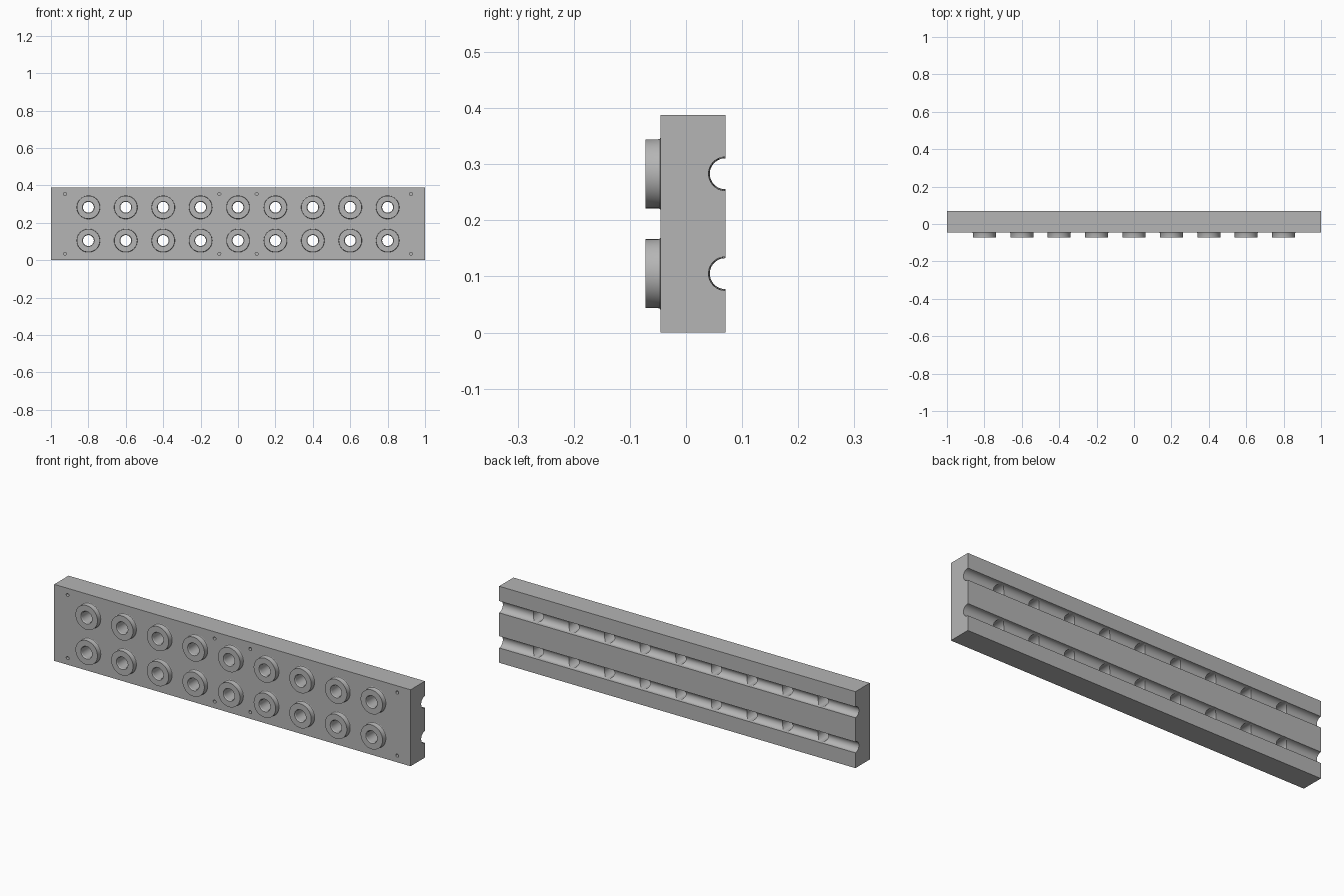
import bpy
import bmesh
import math
from mathutils import Matrix, Vector

cube = bpy.data.objects.get("Cube")
if cube:
    bpy.data.objects.remove(cube, do_unlink=True)

FRONT, BACK, HEIGHT = -0.045, 0.07, 0.388
BOSS_FRONT = -0.072
ROWS = (0.105, 0.283)
COLUMNS = [0.2 * i for i in range(-4, 5)]
CENTRES = [(x, z) for z in ROWS for x in COLUMNS]

grey = bpy.data.materials.new("plain grey")
grey.use_nodes = True
colour = (0.46, 0.46, 0.46, 1)
grey.diffuse_color = colour
grey.node_tree.nodes["Principled BSDF"].inputs["Base Color"].default_value = colour


def lathe(bm, profile, centre, axis, capped, segments=48):
    """Revolve (radius, distance) points about the x or y axis through centre."""
    rings = []
    for radius, along in profile:
        ring = []
        for i in range(segments):
            a = math.tau * i / segments
            u, v = radius * math.cos(a), radius * math.sin(a)
            offset = (along, u, v) if axis == "x" else (u, along, v)
            ring.append(bm.verts.new(Vector(centre) + Vector(offset)))
        rings.append(ring)
    for low, high in zip(rings, rings[1:]):
        for i in range(segments):
            j = (i + 1) % segments
            bm.faces.new((low[i], low[j], high[j], high[i]))
    if capped:
        bm.faces.new(rings[0])
        bm.faces.new(rings[-1])


def finish(name, bm):
    bmesh.ops.recalc_face_normals(bm, faces=bm.faces)
    mesh = bpy.data.meshes.new(name)
    bm.to_mesh(mesh)
    bm.free()
    mesh.materials.append(grey)
    obj = bpy.data.objects.new(name, mesh)
    bpy.context.collection.objects.link(obj)
    return obj


def smooth(obj):
    bpy.ops.object.select_all(action="DESELECT")
    obj.select_set(True)
    bpy.context.view_layer.objects.active = obj
    bpy.ops.object.shade_smooth_by_angle(angle=math.radians(30))


# Main block
bm = bmesh.new()
size = Matrix.Diagonal((2, BACK - FRONT, HEIGHT, 1))
place = Matrix.Translation((0, (FRONT + BACK) / 2, HEIGHT / 2))
bmesh.ops.create_cube(bm, size=1, matrix=place @ size)
block = finish("block", bm)

# Slightly tapered channels along the back
bm = bmesh.new()
for z in ROWS:
    lathe(bm, [(0.0275, -1.05), (0.03, 1.05)], (0, BACK, z), "x", True)
channels = finish("channel_cutter", bm)

# Main holes running from the bosses into the channels
bm = bmesh.new()
for x, z in CENTRES:
    lathe(bm, [(0.029, FRONT - 0.02), (0.029, BACK + 0.02)], (x, 0, z), "y", True)
holes = finish("hole_cutter", bm)

# Small blind fixing holes
bm = bmesh.new()
for x in (-0.925, -0.1, 0.1, 0.925):
    for z in (0.034, HEIGHT - 0.034):
        lathe(bm, [(0.008, FRONT - 0.02), (0.008, 0.01)], (x, 0, z), "y", True, 24)
fixings = finish("fixing_cutter", bm)

# Cut the block and drop the cutters
cutters = (channels, holes, fixings)
for cutter in cutters:
    cutter.hide_render = True
    mod = block.modifiers.new(cutter.name, "BOOLEAN")
    mod.operation = "DIFFERENCE"
    mod.solver = "EXACT"
    mod.object = cutter
graph = bpy.context.evaluated_depsgraph_get()
cut_mesh = bpy.data.meshes.new_from_object(block.evaluated_get(graph))
block.modifiers.clear()
block.data = cut_mesh
for cutter in cutters:
    bpy.data.objects.remove(cutter, do_unlink=True)
smooth(block)

# Raised ring bosses with a soft rim and a small fillet at the foot
profile = [
    (0.029, FRONT), (0.029, BOSS_FRONT + 0.005), (0.032, BOSS_FRONT),
    (0.0615, BOSS_FRONT), (0.0615, FRONT - 0.004),
    (0.0625, FRONT - 0.0015), (0.065, FRONT),
]
for x, z in CENTRES:
    bm = bmesh.new()
    lathe(bm, profile, (x, 0, z), "y", False)
    smooth(finish("ring_boss", bm))
